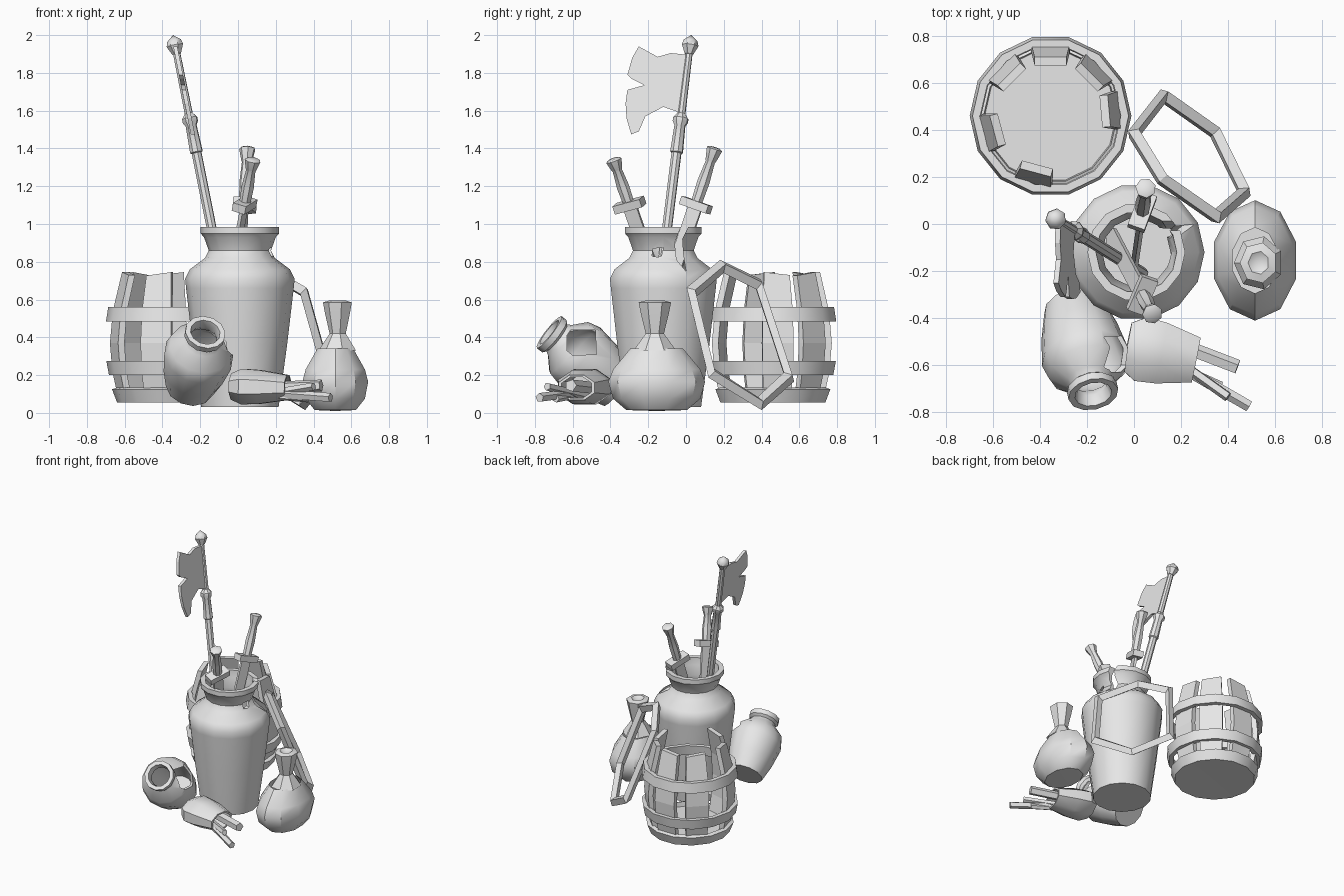
import bpy, bmesh, math
from mathutils import Vector, Matrix

if "Cube" in bpy.data.objects:
    bpy.data.objects.remove(bpy.data.objects["Cube"])

grey = bpy.data.materials.new("light_grey")
grey.diffuse_color = (0.8, 0.8, 0.8, 1)
grey.use_nodes = True
grey.node_tree.nodes["Principled BSDF"].inputs["Base Color"].default_value = grey.diffuse_color


def finish(name, bm, angle=35):
    bmesh.ops.remove_doubles(bm, verts=bm.verts, dist=1e-5)
    bmesh.ops.recalc_face_normals(bm, faces=bm.faces)
    me = bpy.data.meshes.new(name)
    bm.to_mesh(me)
    bm.free()
    me.materials.append(grey)
    ob = bpy.data.objects.new(name, me)
    bpy.context.collection.objects.link(ob)
    if angle:
        bpy.ops.object.select_all(action='DESELECT')
        bpy.context.view_layer.objects.active = ob
        ob.select_set(True)
        bpy.ops.object.shade_smooth_by_angle(angle=math.radians(angle))
    return ob


def lathe(name, profile, segs, base=(0, 0, 0), axis=(0, 0, 1), sx=1, sy=1,
          closed=False, angle=35, turn=0.0):
    """Spin (radius, height) points about an axis; radius 0 makes a pole."""
    m = Matrix.Translation(base) @ Vector(axis).to_track_quat('Z', 'Y').to_matrix().to_4x4()
    bm = bmesh.new()
    rings = []
    for r, h in profile:
        if r == 0:
            rings.append([bm.verts.new(m @ Vector((0, 0, h)))] * segs)
        else:
            rings.append([bm.verts.new(m @ Vector((
                r * sx * math.cos(2 * math.pi * (i + turn) / segs),
                r * sy * math.sin(2 * math.pi * (i + turn) / segs), h))) for i in range(segs)])
    pairs = list(zip(rings, rings[1:])) + ([(rings[-1], rings[0])] if closed else [])
    for a, b in pairs:
        for i in range(segs):
            j = (i + 1) % segs
            vs = list(dict.fromkeys((a[i], a[j], b[j], b[i])))
            if len(vs) > 2:
                bm.faces.new(vs)
    return finish(name, bm, angle)


def prism(name, pts, offset, angle=0):
    """Polygon of 3D points extruded by an offset."""
    bm = bmesh.new()
    f = bm.faces.new([bm.verts.new(p) for p in pts])
    r = bmesh.ops.extrude_face_region(bm, geom=[f], use_keep_orig=True)
    bmesh.ops.translate(bm, vec=offset, verts=[v for v in r['geom'] if isinstance(v, bmesh.types.BMVert)])
    return finish(name, bm, angle)


def box(name, matrix, size):
    bm = bmesh.new()
    bmesh.ops.create_cube(bm, size=1, matrix=matrix @ Matrix.Diagonal((*size, 1)))
    return finish(name, bm, 0)


def cut(ob, cutter):
    cutter.hide_render = True
    cutter.hide_viewport = True
    cutter.display_type = 'WIRE'
    mod = ob.modifiers.new("break", 'BOOLEAN')
    mod.operation, mod.object, mod.solver = 'DIFFERENCE', cutter, 'EXACT'


# Tall pot with a broken neck
pot = lathe("tall_pot", [(0, .03), (.205, .03), (.25, .36), (.285, .66), (.29, .71), (.265, .76),
                         (.185, .82), (.165, .86), (.19, .93), (.208, .95), (.208, .985),
                         (.172, .985), (.168, .93), (.145, .86), (.16, .81), (.24, .75),
                         (.265, .70), (.225, .36), (.18, .07), (0, .07)], 14, (.01, -.12, 0))
crack = [(-.01, 1.03), (.035, 1.03), (-.02, .92), (-.015, .84), (.0, .75), (-.05, .81), (-.06, .90)]
cut(pot, prism("neck_crack_cutter", [(.1, y, z) for y, z in crack], (.3, 0, 0)))
chip = [(-.175, .87), (-.12, .875), (-.13, .83), (-.15, .825), (-.18, .83)]
cut(pot, prism("neck_chip_cutter", [(.1, y, z) for y, z in chip], (.3, 0, 0)))

# Tilted jar with a hole in its side
jar = lathe("tilted_jar", [(0, 0), (.13, 0), (.165, .13), (.187, .27), (.17, .34), (.105, .40),
                           (.09, .425), (.108, .44), (.108, .475), (.08, .475), (.07, .425),
                           (.085, .39), (.15, .33), (.167, .27), (.145, .13), (.11, .02), (0, .02)],
            12, (-.255, -.355, .14), (.08, -.36, .28))
hole = [(-.63, .41), (-.61, .44), (-.48, .44), (-.475, .31), (-.6, .305), (-.63, .33)]
cut(jar, prism("jar_hole_cutter", [(-.15, y, z) for y, z in hole], (.25, 0, 0)))

# Barrel
BX, BY = -.355, .46
lathe("barrel_base", [(0, .06), (.285, .055), (.312, .125), (.285, .135), (.28, .10), (0, .10)],
      14, (BX, BY, 0))
for name, z, r0, r1 in (("lower_hoop", .2, .328, .342), ("upper_hoop", .485, .344, .332)):
    lathe(name, [(r0, z), (r1, z + .075), (r1 - .033, z + .075), (r0 - .033, z)],
          14, (BX, BY, 0), closed=True)
levels = [(.265, .06), (.3, .22), (.312, .37), (.297, .54), (.25, .745)]
for k, deg in enumerate((5, 45, 90, 135, 195, 255)):
    a = math.radians(deg)
    out, side = Vector((math.cos(a), math.sin(a), 0)), Vector((-math.sin(a), math.cos(a), 0))
    bm = bmesh.new()
    rows = []
    for i, (r, z) in enumerate(levels):
        w = .068 + .25 * (r - .25)
        jag = (.018 if k % 2 else -.015) if i == len(levels) - 1 else 0
        rows.append([bm.verts.new(Vector((BX, BY, z + (min(0, s * jag)))) + out * (r - d) + side * s * w)
                     for s, d in ((-1, 0), (1, 0), (1, .035), (-1, .035))])
    for p, q in zip(rows, rows[1:]):
        for i in range(4):
            bm.faces.new((p[i], p[(i + 1) % 4], q[(i + 1) % 4], q[i]))
    bm.faces.new(rows[0])
    bm.faces.new(rows[-1])
    finish("barrel_stave", bm, 0)

# Leaning six-sided frame, with a diamond-shaped bar
path = [Vector(p) for p in ((.35, .03, .64), (.12, .19, .775), (.0, .385, .68),
                            (.125, .545, .19), (.345, .39, .05), (.47, .135, .21))]
mid = sum(path, Vector()) / 6
normal = (path[0] - mid).cross(path[2] - mid).normalized()
bm = bmesh.new()
rings = [[bm.verts.new(p + v) for v in ((p - mid).normalized() * .038, normal * .03,
                                        (mid - p).normalized() * .038, normal * -.03)] for p in path]
for i in range(6):
    a, b = rings[i], rings[(i + 1) % 6]
    for j in range(4):
        bm.faces.new((a[j], a[(j + 1) % 4], b[(j + 1) % 4], b[j]))
finish("leaning_frame", bm, 0)

# Tied sack
lathe("sack", [(0, .01), (.115, .015), (.165, .075), (.183, .165), (.165, .23), (.10, .34)],
      10, (.515, -.155, 0), sy=1.4, turn=.5)
lathe("sack_neck", [(.105, .33), (.045, .42), (.07, .53), (.08, .585), (.045, .595), (0, .565)],
      7, (.53, -.165, 0), sy=1.1)

# Fallen pouch with sticks spilling out
lathe("fallen_pouch", [(0, 0), (.11, 0), (.15, .06), (.142, .15), (.105, .3), (.088, .3),
                       (.12, .15), (.1, .04), (0, .03)],
      8, (-.03, -.52, .14), (1, -.2, -.02), sy=.68, turn=.5)
for i, (p, q, r) in enumerate((((.1, -.48, .13), (.44, -.61, .145), .033),
                               ((.1, -.55, .11), (.49, -.775, .08), .025),
                               ((.1, -.52, .09), (.40, -.735, .14), .022),
                               ((.08, -.56, .1), (.37, -.69, .075), .02))):
    d = Vector(q) - Vector(p)
    lathe("stick", [(0, 0), (r, 0), (r, d.length), (0, d.length)], 5, p, d, turn=i * .3)

# Halberd
def shaft(z):
    return Vector((-.14 - .2 * (z - .98), -.1 + .125 * (z - .98), z))


def along(za, pts):
    return [(r, (z - za) * math.sqrt(1 + .2 ** 2 + .125 ** 2)) for r, z in pts]


lean = shaft(1) - shaft(0)
lathe("halberd_shaft", along(.1, [(0, .1), (.026, .1), (.027, 1.375), (.035, 1.38), (.03, 1.52),
                                 (.042, 1.54), (.042, 1.56), (.022, 1.585), (.02, 1.91), (0, 1.91)]),
      8, shaft(.1), lean)
lathe("halberd_tip", along(1.9, [(0, 1.895), (.024, 1.9), (.046, 1.945), (.038, 1.97), (0, 2.0)]),
      7, shaft(1.9), lean)
blade = [(.015, 1.895), (-.08, 1.905), (-.15, 1.885), (-.25, 1.94), (-.285, 1.88), (-.31, 1.79),
         (-.29, 1.77), (-.22, 1.735), (-.31, 1.71), (-.32, 1.64), (-.315, 1.56), (-.29, 1.475),
         (-.25, 1.49), (-.215, 1.57), (-.12, 1.62), (-.02, 1.585)]
prism("halberd_blade", [(shaft(z).x - .011, y, z) for y, z in blade], (.022, 0, 0))

# Two swords standing in the pot
for top, guard, blade_len in (((.05, .155, 1.405), (.035, .052, 1.10), .9),
                              ((.08, -.385, 1.345), (.035, -.30, 1.10), .85)):
    top, guard = Vector(top), Vector(guard)
    d = top - guard
    h = d.length
    lathe("sword_hilt", [(0, 0), (.03, 0), (.034, h * .4), (.026, h * .75), (.03, h * .78),
                         (.044, h - .008), (.03, h), (0, h)], 7, guard, d)
    up = d.normalized()
    across = Vector((.35, 1, 0))
    across = (across - up * across.dot(up)).normalized()
    rot = Matrix((across, up.cross(across), up)).transposed().to_4x4()
    m = Matrix.Translation(guard) @ rot
    box("sword_guard", m, (.16, .075, .045))
    w, b = .038, blade_len
    outline = [(-w, 0), (w, 0), (w, -b + .08), (0, -b), (-w, -b + .08)]
    prism("sword_blade", [m @ Vector((x, -.009, z)) for x, z in outline], m.to_3x3() @ Vector((0, .018, 0)))
